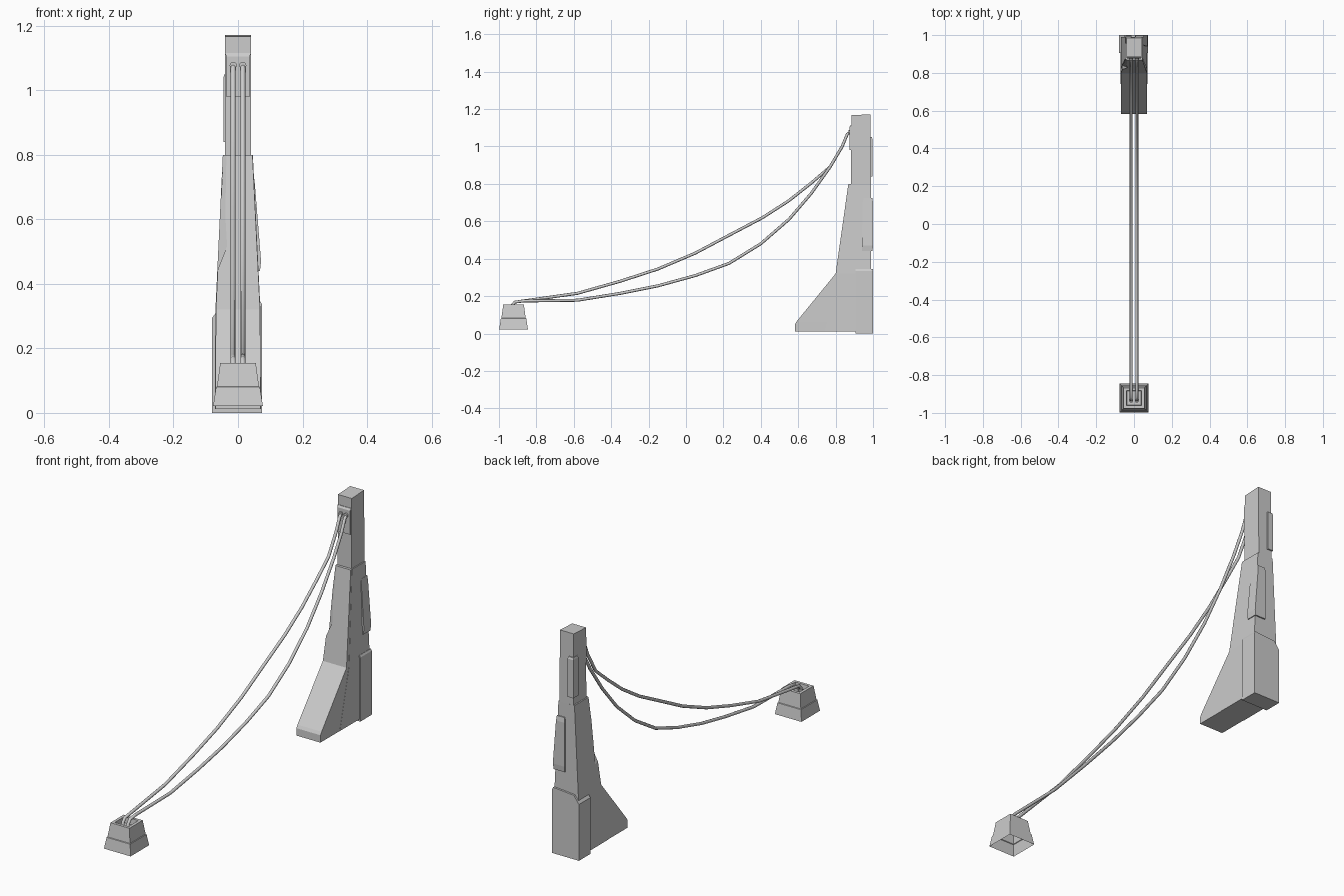
import bpy, bmesh, math
from mathutils import Vector

if "Cube" in bpy.data.objects:
    bpy.data.objects.remove(bpy.data.objects["Cube"])


def finish(name, bm):
    bmesh.ops.recalc_face_normals(bm, faces=bm.faces)
    me = bpy.data.meshes.new(name)
    bm.to_mesh(me)
    bm.free()
    ob = bpy.data.objects.new(name, me)
    bpy.context.collection.objects.link(ob)
    return ob


def skin(name, loops, bottom=True):
    """Join equal-length point loops into a closed skin."""
    bm = bmesh.new()
    rows = [[bm.verts.new(p) for p in loop] for loop in loops]
    n = len(rows[0])
    for a, b in zip(rows, rows[1:]):
        for i in range(n):
            j = (i + 1) % n
            bm.faces.new((a[i], a[j], b[j], b[i]))
    bm.faces.new(rows[-1])
    if bottom:
        bm.faces.new(rows[0][::-1])
    return finish(name, bm)


def loft(name, rings, bottom=True):
    """Stack rectangles given as x0, x1, y0, y1, z."""
    return skin(name, [[(a, c, z), (b, c, z), (b, d, z), (a, d, z)]
                       for a, b, c, d, z in rings], bottom)


def socket(name, loc, radius, depth, tilt=0):
    bpy.ops.mesh.primitive_cylinder_add(vertices=12, radius=radius, depth=depth,
                                        location=loc, rotation=(tilt, 0, 0))
    bpy.context.object.name = name


# Buttressed tower: sloping foot and slightly wider core
foot = loft("tower_buttress", [
    (-.07, .07, .582, .985, .012), (-.07, .07, .583, .985, .05),
    (-.07, .07, .592, .985, .065), (-.0685, .0685, .80, .987, .32),
    (-.046, .045, .868, .988, .80)])
core = loft("tower_core", [
    (-.072, .071, .742, .99, .012), (-.07, .0695, .82, .99, .32),
    (-.047, .046, .877, .99, .80)])

# Slanted chamfer on the front left edge
cutter = skin("chamfer_cutter", [
    [(-.025, .824, .54), (-.09, .854, .375), (-.09, .70, .375)],
    [(-.025, .872, .86), (-.09, .902, .86), (-.09, .70, .86)]])
for ob in (foot, core):
    m = ob.modifiers.new("chamfer", 'BOOLEAN')
    m.operation = 'DIFFERENCE'
    m.solver = 'EXACT'
    m.object = cutter
cutter.hide_render = True
cutter.hide_set(True)

# Upper column with a slightly tilted cap
skin("upper_column", [
    [(-.04, .882, .79), (.04, .882, .79), (.04, .99, .79), (-.04, .99, .79)],
    [(-.04, .884, 1.167), (.04, .884, 1.167), (.04, .986, 1.172), (-.04, .986, 1.172)]])

# Armour plates on the tower
loft("cable_plate", [(-.037, .037, .875, .90, .98), (-.037, .037, .875, .90, 1.105),
                     (-.039, .039, .881, .90, 1.115)])
loft("corner_plate", [(.004, .068, .94, .997, .44), (.004, .0715, .94, 1.0, .47),
                      (.004, .053, .945, 1.0, .70), (.008, .051, .95, .996, .725)])
loft("small_plate", [(-.045, -.012, .955, .997, .84), (-.045, -.012, .955, .997, 1.04),
                     (-.042, -.015, .955, .993, 1.05)])

# Rear base block with a slanted left shoulder
outline = [(-.08, 0), (.075, 0), (.075, .335), (.07, .345), (-.05, .335), (-.08, .295)]
skin("rear_base_block", [[(x, y, z) for x, z in outline] for y in (.905, 1.0)])

# Hollow anchor block: two tapered tiers and a recessed top
CY = -.922
tiers = [(.077, .022), (.068, .08), (.065, .082), (.055, .155), (.04, .155), (.037, .125)]
loft("anchor_block", [(-r, r, CY - r, CY + r, z) for r, z in tiers], bottom=False)

# Cables: one taut, one slack, sharing end points
START = [(-.935, .12), (-.93, .15), (-.915, .168), (-.87, .174)]
END = [(.77, .89), (.835, 1.0), (.862, 1.065), (.885, 1.08)]
taut = [(-.58, .215), (-.35, .28), (-.15, .345), (.05, .43), (.22, .52),
        (.41, .62), (.55, .71), (.67, .805)]
slack = [(-.58, .178), (-.35, .215), (-.15, .255), (.05, .31), (.23, .375),
         (.40, .48), (.55, .61), (.67, .75)]
for name, x, mid in (("taut_cable", -.015, taut), ("slack_cable", .015, slack)):
    pts = START + mid + END
    cu = bpy.data.curves.new(name, 'CURVE')
    cu.dimensions = '3D'
    cu.bevel_depth = .008
    cu.bevel_resolution = 2
    cu.use_fill_caps = True
    sp = cu.splines.new('POLY')
    sp.points.add(len(pts) - 1)
    for p, (y, z) in zip(sp.points, pts):
        p.co = (x, y, z, 1)
    ob = bpy.data.objects.new(name, cu)
    bpy.context.collection.objects.link(ob)
    bpy.ops.object.select_all(action='DESELECT')
    bpy.context.view_layer.objects.active = ob
    ob.select_set(True)
    bpy.ops.object.convert(target='MESH')
    bpy.ops.object.shade_smooth_by_angle(angle=math.radians(50))
    # Collars at both cable ends
    socket(name + "_tower_collar", (x, .874, 1.077), .011, .012, math.pi / 2)
    socket(name + "_anchor_collar", (x, -.935, .13), .011, .02)
